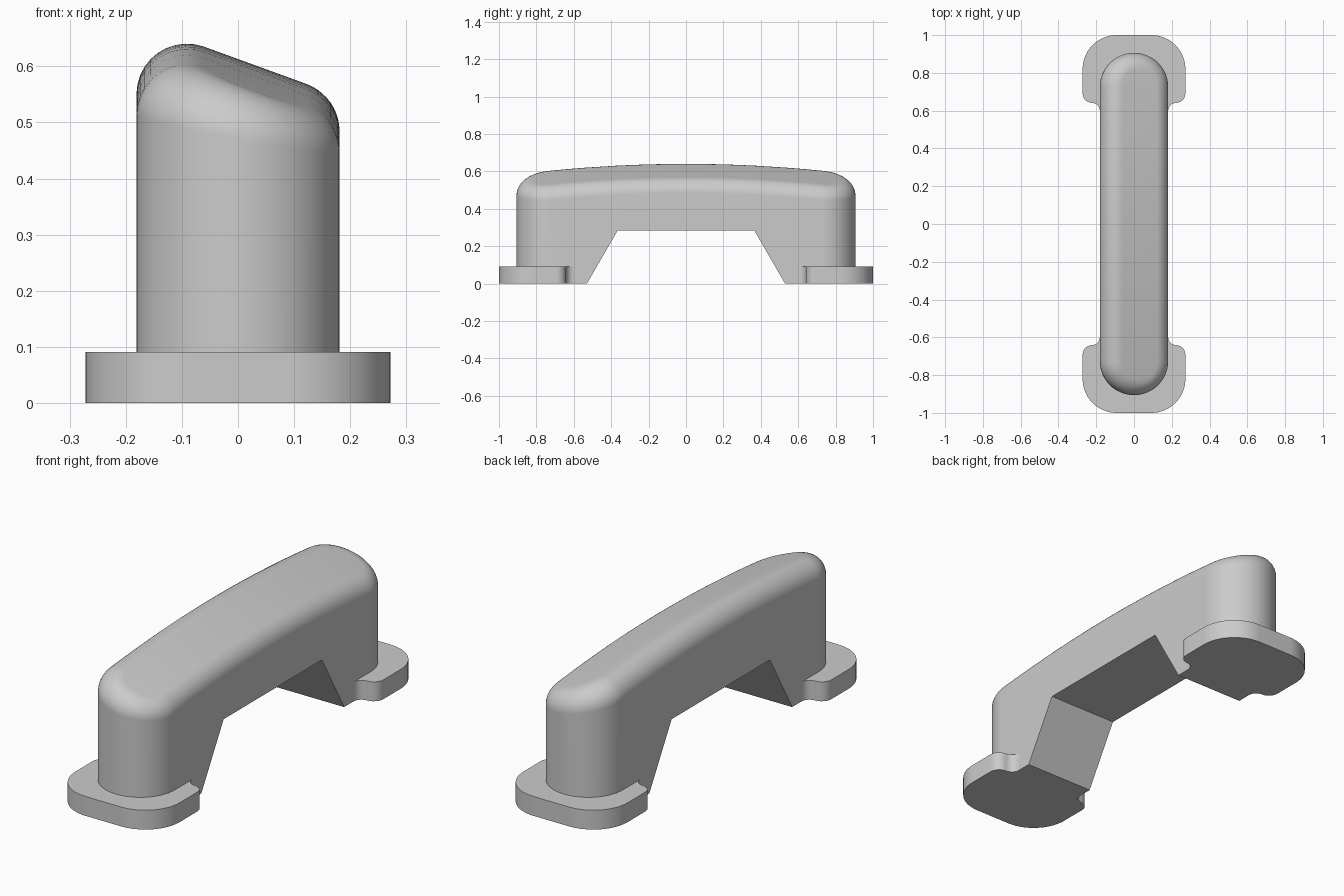
import bpy, bmesh
from math import sin, cos, radians, sqrt
from mathutils import Vector

cube = bpy.data.objects.get("Cube")
if cube:
    bpy.data.objects.remove(cube, do_unlink=True)

grey = bpy.data.materials.new("plain grey")
grey.use_nodes = True
colour = (0.6, 0.6, 0.6, 1)
grey.diffuse_color = colour
grey.node_tree.nodes["Principled BSDF"].inputs["Base Color"].default_value = colour

HALF_W, STRAIGHT = 0.181, 0.725      # body half width, end-cap centre
FILLET, SLOPE, ARCH = 0.09, 0.364, 7.2
NOTCH_TOP, NOTCH_IN, NOTCH_OUT = 0.285, 0.365, 0.53
PLATE_H = 0.091


def arc(cx, cy, r, a0, a1, steps=10):
    angles = [radians(a0 + (a1 - a0) * i / steps) for i in range(steps + 1)]
    return [(cx + r * cos(a), cy + r * sin(a)) for a in angles]


def finish(bm, name):
    bmesh.ops.remove_doubles(bm, verts=bm.verts, dist=1e-5)
    bmesh.ops.recalc_face_normals(bm, faces=bm.faces)
    mesh = bpy.data.meshes.new(name)
    bm.to_mesh(mesh)
    bm.free()
    mesh.materials.append(grey)
    obj = bpy.data.objects.new(name, mesh)
    bpy.context.collection.objects.link(obj)
    bpy.ops.object.select_all(action='DESELECT')
    obj.select_set(True)
    bpy.context.view_layer.objects.active = obj
    bpy.ops.object.shade_smooth_by_angle(angle=radians(25))
    weighted = obj.modifiers.new("even shading", 'WEIGHTED_NORMAL')
    weighted.keep_sharp = True


def underside(y):
    t = (NOTCH_OUT - abs(y)) / (NOTCH_OUT - NOTCH_IN)
    return NOTCH_TOP * min(1, max(0, t))


# Stations round the stadium plan: outward direction and cap centre
cap = [(cos(radians(a)), sin(radians(a))) for a in range(0, 91, 6)]
inner = [NOTCH_IN * i / 4 for i in range(-4, 5)]
ys = [-0.63, -NOTCH_OUT] + inner + [NOTCH_OUT, 0.63]
side = [((c, -s), -STRAIGHT) for c, s in reversed(cap)]
side += [((1, 0), y) for y in ys]
side += [((c, s), STRAIGHT) for c, s in cap]
last = len(side) - 1
stations = side + [((-n[0], n[1]), y) for n, y in reversed(side[1:-1])]
count = len(stations)

# Grip body: vertical wall, then a rolling fillet up to the sloped, arched top
STEPS = 10
bm = bmesh.new()
rings = [[] for _ in range(STEPS + 2)]
for (nx, ny), cy in stations:
    y = cy + HALF_W * ny
    rings[0].append(bm.verts.new((HALF_W * nx, y, underside(y))))
    px, py = (HALF_W - FILLET) * nx, cy + (HALF_W - FILLET) * ny
    up = Vector((SLOPE, py / ARCH, 1))
    top = 0.613 - SLOPE * px - py * py / (2 * ARCH)
    centre = Vector((px, py, top - FILLET * up.length))
    up.normalize()
    wall = Vector((nx, ny, 0))
    for k in range(STEPS + 1):
        rings[k + 1].append(bm.verts.new(centre + FILLET * wall.slerp(up, k / STEPS)))
for low, high in zip(rings, rings[1:]):
    for i in range(count):
        j = (i + 1) % count
        bm.faces.new((low[i], low[j], high[j], high[i]))
for ring in (rings[0], rings[-1]):
    for i in range(last):
        loop = [ring[i], ring[i + 1], ring[(count - i - 1) % count], ring[-i % count]]
        bm.faces.new(list(dict.fromkeys(loop)))
finish(bm, "grip_body")

# Foot plates: rounded outside, small S-curve blending into the body
half = arc(0.222, 0.60, 0.041, 180, 90, 6)
half += arc(0.222, 0.691, 0.05, -90, 0, 6)
half += arc(0.092, 0.82, 0.18, 0, 90, 16)
outline = half + [(-x, y) for x, y in reversed(half)]
for name, sign in (("front_foot", -1), ("back_foot", 1)):
    bm = bmesh.new()
    base = bm.faces.new([bm.verts.new((x, sign * y, 0)) for x, y in outline])
    grown = bmesh.ops.extrude_face_region(bm, geom=[base], use_keep_orig=True)
    moved = [g for g in grown["geom"] if isinstance(g, bmesh.types.BMVert)]
    bmesh.ops.translate(bm, verts=moved, vec=(0, 0, PLATE_H))
    finish(bm, name)
